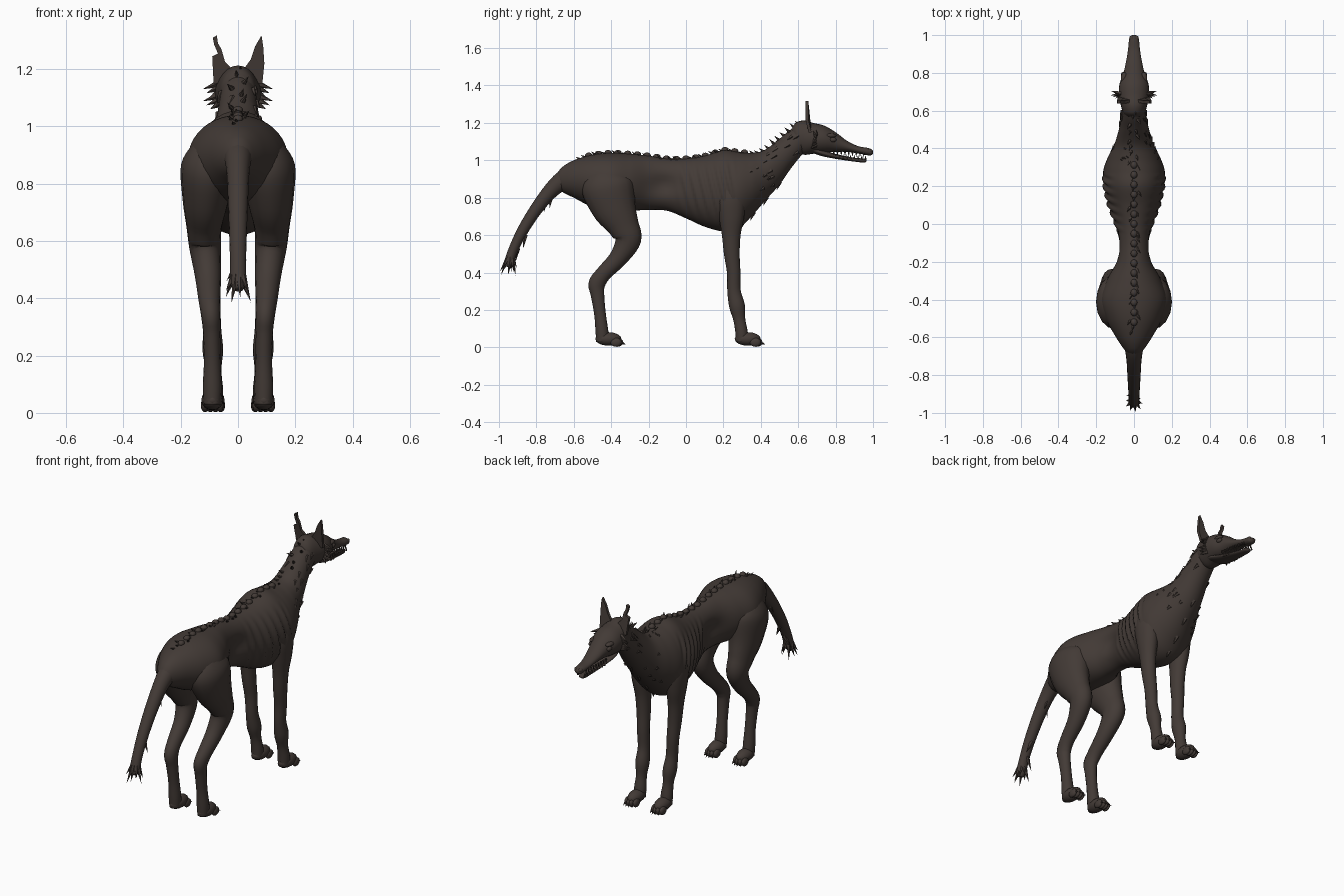
import bpy, bmesh, math, random
from mathutils import Vector

random.seed(4)
cube = bpy.data.objects.get("Cube")
if cube:
    bpy.data.objects.remove(cube)

hide = bpy.data.materials.new("dark brown hide")
hide.use_nodes = True
hide.diffuse_color = (0.056, 0.043, 0.037, 1)
hide.node_tree.nodes["Principled BSDF"].inputs["Base Color"].default_value = hide.diffuse_color
hide.node_tree.nodes["Principled BSDF"].inputs["Roughness"].default_value = 0.9


def finish(name, bm, smooth=True):
    bmesh.ops.recalc_face_normals(bm, faces=bm.faces)
    me = bpy.data.meshes.new(name)
    bm.to_mesh(me)
    bm.free()
    me.materials.append(hide)
    me.polygons.foreach_set("use_smooth", [smooth] * len(me.polygons))
    ob = bpy.data.objects.new(name, me)
    bpy.context.collection.objects.link(ob)
    return ob


def smooth_path(pts, steps):
    """Catmull-Rom through tuples of any length."""
    pts = [Vector(p) for p in pts]
    out = []
    for i in range(len(pts) - 1):
        a, b, c, d = pts[max(i - 1, 0)], pts[i], pts[i + 1], pts[min(i + 2, len(pts) - 1)]
        for s in range(steps):
            t = s / steps
            out.append(0.5 * (2 * b + (c - a) * t + (2 * a - 5 * b + 4 * c - d) * t * t
                              + (3 * b - a - 3 * c + d) * t ** 3))
    return out + [pts[-1]]


def skin(bm, rings):
    rows = [[bm.verts.new(p) for p in r] for r in rings]
    n = len(rows[0])
    for r, q in zip(rows, rows[1:]):
        for i in range(n):
            bm.faces.new((r[i], r[(i + 1) % n], q[(i + 1) % n], q[i]))
    bm.faces.new(rows[0][::-1])
    bm.faces.new(rows[-1])


def body_loft(name, stations, shape=None, steps=6, n=32):
    """Upright oval rings along y from (y, top, bottom, half width)."""
    bm, rings = bmesh.new(), []
    for y, top, bot, w in smooth_path(stations, steps):
        ring = []
        for k in range(n):
            a = math.tau * k / n
            p = Vector((w * math.cos(a), y, (top + bot) / 2 + (top - bot) / 2 * math.sin(a)))
            ring.append(shape(p) if shape else p)
        rings.append(ring)
    skin(bm, rings)
    return finish(name, bm)


def limb(name, pts, side=1, steps=5, n=16):
    """Tube along (x, y, z, half width, half depth), rings square to the path."""
    path, bm, rings = smooth_path(pts, steps), bmesh.new(), []
    for i, p in enumerate(path):
        d = (path[min(i + 1, len(path) - 1)] - path[max(i - 1, 0)])
        nrm = Vector((0, -d[2], d[1])).normalized()
        c = Vector(p[:3])
        ring = []
        for k in range(n):
            a = math.tau * k / n
            v = c + Vector((p[3] * math.cos(a), 0, 0)) + nrm * p[4] * math.sin(a)
            ring.append((v.x * side, v.y, max(v.z, 0)))
        rings.append(ring)
    skin(bm, rings)
    return finish(name, bm)


def spikes(name, items, sides=5):
    """Tufts, claws and teeth: (base, tip, radius) cones in one mesh."""
    bm = bmesh.new()
    for base, tip, r in items:
        base, tip = Vector(base), Vector(tip)
        q = (tip - base).to_track_quat('Z', 'Y')
        ring = [bm.verts.new(base + q @ Vector((r * math.cos(math.tau * k / sides),
                r * math.sin(math.tau * k / sides), 0))) for k in range(sides)]
        top = bm.verts.new(tip)
        bm.faces.new(ring[::-1])
        for k in range(sides):
            bm.faces.new((ring[k], ring[(k + 1) % sides], top))
    return finish(name, bm, False)


def blobs(name, items):
    """Ellipsoids (centre, radii) in one mesh."""
    bm = bmesh.new()
    for c, r in items:
        made = bmesh.ops.create_uvsphere(bm, u_segments=12, v_segments=8, radius=1)["verts"]
        for v in made:
            v.co = Vector(c) + Vector([v.co[i] * r[i] for i in range(3)])
    return finish(name, bm)


# Torso and neck, with sunken flanks and ribs raised on the chest
TORSO = [(-.69, .93, .86, .03), (-.66, .965, .83, .055), (-.6, 1.0, .8, .095),
         (-.5, 1.03, .75, .15), (-.4, 1.04, .73, .175), (-.3, 1.035, .73, .145),
         (-.2, 1.025, .735, .1), (-.1, 1.01, .73, .092), (0, 1.01, .69, .105),
         (.1, 1.025, .645, .138), (.2, 1.055, .62, .16), (.28, 1.045, .635, .163),
         (.35, 1.04, .7, .14), (.42, 1.055, .78, .105), (.5, 1.115, .87, .08),
         (.56, 1.165, .955, .068), (.62, 1.2, 1.03, .062), (.66, 1.19, 1.07, .05)]


def torso_shape(p):
    dent = math.exp(-((p.y + .12) / .08) ** 2 - ((p.z - .87) / .055) ** 2)
    p.x *= 1 - .3 * dent
    if -.06 < p.y < .27 and .68 < p.z < 1.0:
        lean = p.y + .25 * (p.z - .85)
        fade = min(1, (p.z - .68) / .06, (1.0 - p.z) / .06, (p.y + .06) / .04, (.27 - p.y) / .04)
        p.x *= 1 + .05 * fade * math.cos(lean * math.tau / .048)
    return p


body_loft("torso_and_neck", TORSO, torso_shape, steps=10, n=40)

# Head and lower jaw
body_loft("head", [(.57, 1.18, 1.08, .04), (.59, 1.203, 1.05, .058), (.63, 1.213, 1.03, .07),
                   (.68, 1.2, 1.035, .08), (.74, 1.185, 1.04, .077), (.8, 1.15, 1.045, .056),
                   (.86, 1.105, 1.045, .042), (.92, 1.076, 1.037, .032), (.97, 1.067, 1.027, .027),
                   (.99, 1.06, 1.027, .022), (1.0, 1.05, 1.035, .01)], n=24)
body_loft("lower_jaw", [(.65, 1.09, 1.05, .045), (.72, 1.06, 1.024, .055), (.8, 1.034, 1.008, .043),
                        (.9, 1.014, .993, .028), (.95, 1.01, .988, .021), (.965, 1.004, .994, .008)], n=16)
teeth = []
for s in (-1, 1):
    for i in range(9):
        y = .79 + i * .02
        x = s * (.04 - .016 * i / 8)
        teeth += [((x, y, 1.05 - .001 * i), (x, y, 1.022 - .001 * i), .006),
                  ((x * .9, y + .01, 1.012 - .001 * i), (x, y + .01, 1.035 - .001 * i), .006)]
spikes("teeth", teeth)
blobs("eyes", [((s * .058, .785, 1.11), (.012, .02, .013)) for s in (-1, 1)])
blobs("brow_ridges", [((s * .052, .77, 1.132), (.018, .035, .012)) for s in (-1, 1)])
blobs("nostrils", [((s * .013, .983, 1.05), (.012, .015, .012)) for s in (-1, 1)])


# Ears: thin outlines, the right one torn
def ear(name, outline, side):
    bm = bmesh.new()
    rings = [[(side * x, y + .25 * max(0, 1.22 - z), z) for x, z in outline] for y in (.638, .654)]
    skin(bm, rings)
    finish(name, bm, False)


ear("left_ear", [(.02, 1.2), (.045, 1.235), (.06, 1.28), (.082, 1.318), (.088, 1.28),
                 (.092, 1.22), (.085, 1.15), (.05, 1.15)], 1)
ear("right_ear", [(.02, 1.2), (.045, 1.225), (.058, 1.27), (.07, 1.29), (.074, 1.318), (.088, 1.31),
                  (.083, 1.285), (.07, 1.255), (.09, 1.245), (.085, 1.15), (.05, 1.15)], -1)

# Legs and feet
HIND = [(.09, -.43, .95, .06, .08), (.1, -.42, .87, .098, .14), (.112, -.385, .75, .082, .12),
        (.118, -.335, .65, .062, .085), (.115, -.31, .575, .055, .07), (.105, -.36, .48, .046, .05),
        (.1, -.44, .395, .038, .042), (.095, -.476, .34, .034, .045), (.092, -.473, .28, .03, .036),
        (.09, -.46, .18, .029, .031), (.09, -.45, .09, .033, .034), (.09, -.445, .03, .03, .035)]
FORE = [(.1, .24, .9, .045, .06), (.11, .24, .8, .055, .08), (.11, .243, .7, .05, .068),
        (.105, .242, .6, .04, .05), (.1, .245, .5, .036, .042), (.095, .255, .4, .033, .036),
        (.09, .257, .3, .031, .036), (.088, .273, .22, .036, .042), (.086, .285, .15, .028, .032),
        (.085, .297, .08, .033, .033), (.085, .3, .03, .03, .033)]
for label, pts in (("hind", HIND), ("front", FORE)):
    x, y = pts[-1][:2]
    for side, word in ((1, "left"), (-1, "right")):
        limb(f"{word}_{label}_leg", pts, side)
        parts = [((side * x, y + .03, .045), (.038, .07, .036))]
        claws = []
        for k in (-1.5, -.5, .5, 1.5):
            tx, ty = side * x + k * .018, y + .083 - abs(k) * .008
            parts.append(((tx, ty, .027), (.013, .03, .024)))
            claws.append(((tx, ty + .02, .028), (tx, ty + .045, .014), .008))
        blobs(f"{word}_{label}_foot", parts)
        spikes(f"{word}_{label}_claws", claws)

# Tail with ragged tuft
TAIL = [(0, -.58, .91, .06, .07), (0, -.65, .895, .05, .055), (0, -.72, .84, .04, .042),
        (0, -.8, .74, .035, .034), (0, -.87, .63, .031, .03), (0, -.92, .53, .028, .026),
        (0, -.945, .46, .028, .025), (0, -.955, .43, .018, .018)]
limb("tail", TAIL)
tuft = [((.015 * math.cos(a), -.94 + .012 * math.sin(a), .48),
         (.045 * math.cos(a), -.95 + .046 * math.sin(a), .385 + .02 * (i % 3)), .014)
        for i, a in enumerate(math.tau * k / 9 for k in range(9))]
tuft += [((0, y + .01, z), (x, y - .0, z - .07), .014)
         for x, y, z in ((.02, -.73, .81), (-.03, -.76, .79), (.03, -.87, .6), (-.04, -.91, .53))]
spikes("tail_tuft", tuft)

# Spine knuckles and ragged hair along the back
curve = smooth_path(TORSO, 10)


def section(y):
    return min(curve, key=lambda p: abs(p[0] - y))


blobs("spine_knuckles", [((0, y, section(y)[1]), (.018, .02, .016))
                         for y in [-.52 + .052 * i for i in range(17)]])
hair = []
for i in range(44):
    y = -.56 + 1.17 * i / 43
    s = section(y)
    x = random.uniform(-.02, .02)
    hair.append(((x, y, s[1] - .012), (x * 2, y - .03, s[1] + random.uniform(.004, .018)), .011))
spikes("back_hair", hair)

# Torn skin tufts on neck, throat and cheeks
rags = []
for i in range(36):
    y = random.uniform(.34, .6)
    a = random.uniform(-.9, 1.4)
    s = section(y)
    mid, half = (s[1] + s[2]) / 2, (s[1] - s[2]) / 2
    sx = random.choice((-1, 1))
    base = Vector((sx * s[3] * math.cos(a) * .96, y, mid + half * math.sin(a) * .96))
    rags.append((base, base + Vector((sx * .012, -.03, -.022)), .012))
for s in (-1, 1):
    for k in range(6):
        z = 1.06 + .014 * k
        rags.append(((s * .066, .69, z + .02), (s * (.098 + .013 * (k % 3)), .665 + .008 * k, z), .014))
for y in (.3, .36, .43, .5):
    z = section(y)[2]
    rags.append(((0, y, z + .015), (.01, y - .015, z - .03), .014))
spikes("ragged_skin", rags)
